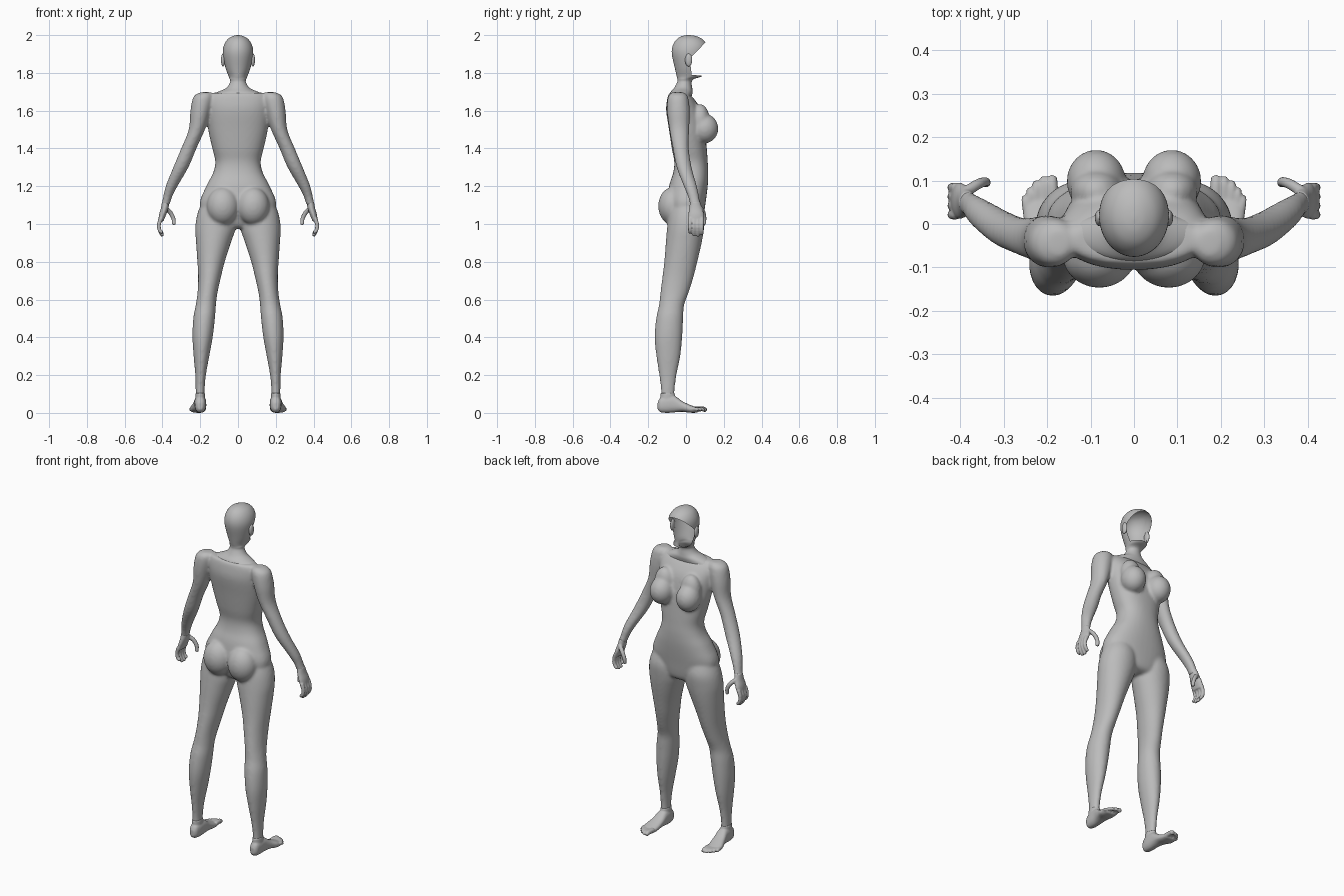
import bpy, bmesh, math
from mathutils import Vector, Matrix

if "Cube" in bpy.data.objects:
    bpy.data.objects.remove(bpy.data.objects["Cube"])

SKIN = bpy.data.materials.new("plain_grey")
SKIN.diffuse_color = (0.5, 0.5, 0.5, 1)
SKIN.use_nodes = True
SKIN.node_tree.nodes["Principled BSDF"].inputs["Base Color"].default_value = SKIN.diffuse_color


def spline(rows, steps):
    """Catmull-Rom through rows of numbers."""
    out = []
    for i in range(len(rows) - 1):
        a, b = rows[max(i - 1, 0)], rows[i]
        c, d = rows[i + 1], rows[min(i + 2, len(rows) - 1)]
        for s in range(steps):
            t = s / steps
            out.append([0.5 * (2 * q + (r - p) * t + (2 * p - 5 * q + 4 * r - w) * t * t
                               + (3 * q - p - 3 * r + w) * t ** 3)
                        for p, q, r, w in zip(a, b, c, d)])
    return out + [list(rows[-1])]


def skin_rings(bm, rings, caps=(True, True)):
    vs = [[bm.verts.new(p) for p in r] for r in rings]
    n = len(vs[0])
    for a, b in zip(vs, vs[1:]):
        for i in range(n):
            j = (i + 1) % n
            bm.faces.new((a[i], a[j], b[j], b[i]))
    if caps[0]:
        bm.faces.new(vs[0][::-1])
    if caps[1]:
        bm.faces.new(vs[-1])


def loft(bm, rows, side=1, axis="z", power=2.0, steps=4, n=40, caps=(True, True)):
    """Rows are (position, u min, u max, v min, v max) of each oval section."""
    rings = []
    for t, u0, u1, v0, v1 in spline(rows, steps):
        ring = []
        for k in range(n):
            a = 2 * math.pi * k / n
            c, s = math.cos(a), math.sin(a)
            u = (u0 + u1) / 2 + (u1 - u0) / 2 * math.copysign(abs(c) ** (2 / power), c)
            v = (v0 + v1) / 2 + (v1 - v0) / 2 * math.copysign(abs(s) ** (2 / power), s)
            ring.append((u * side, v, t) if axis == "z" else (u * side, t, v))
        rings.append(ring)
    skin_rings(bm, rings, caps)


def ball(bm, c, r, side=1):
    m = Matrix.Translation((c[0] * side, c[1], c[2])) @ Matrix.Diagonal((*r, 1))
    bmesh.ops.create_uvsphere(bm, u_segments=32, v_segments=20, radius=1, matrix=m)


def digit(bm, pts, radius, side=1):
    """Round-ended tube along a short path."""
    path = [Vector((x * side, y, z)) for x, y, z in spline(pts, 5)]
    last, rings = len(path) - 1, []
    for i, p in enumerate(path):
        d = (path[min(i + 1, last)] - path[max(i - 1, 0)]).normalized()
        q = d.to_track_quat("Z", "Y")
        r = radius * (1 - 0.2 * i / last) * (0.6 if i == last else 1)
        rings.append([p + q @ Vector((r * math.cos(k * math.pi / 6), r * math.sin(k * math.pi / 6), 0))
                      for k in range(12)])
    skin_rings(bm, rings)


def finish(bm, name, voxel=None, smooth=0):
    bmesh.ops.recalc_face_normals(bm, faces=bm.faces)
    me = bpy.data.meshes.new(name)
    bm.to_mesh(me)
    bm.free()
    me.materials.append(SKIN)
    for p in me.polygons:
        p.use_smooth = True
    ob = bpy.data.objects.new(name, me)
    bpy.context.collection.objects.link(ob)
    if voxel:
        m = ob.modifiers.new("fuse", "REMESH")
        m.mode, m.voxel_size, m.use_smooth_shade = "VOXEL", voxel, True
        s = ob.modifiers.new("soften", "SMOOTH")
        s.factor, s.iterations = 0.5, smooth
    return ob


# Body: torso, chest, seat, legs and arms fused into one surface
bm = bmesh.new()
torso = [(0.975, .07, -.04, .05), (1.0, .14, -.07, .085), (1.1, .202, -.10, .102), (1.2, .168, -.09, .115),
         (1.27, .132, -.068, .118), (1.33, .12, -.062, .115), (1.4, .136, -.075, .11), (1.5, .158, -.09, .10),
         (1.6, .168, -.105, .08), (1.66, .165, -.10, .045), (1.695, .14, -.09, .01)]
loft(bm, [(z, -x, x, b, f) for z, x, b, f in torso], power=2.3)
leg = [(0.075, .176, .224, -.134, -.06), (.12, .177, .224, -.133, -.06), (.2, .17, .226, -.142, -.05),
       (.3, .152, .235, -.157, -.03), (.4, .134, .241, -.166, -.02), (.5, .122, .237, -.158, -.015),
       (.57, .117, .224, -.143, -.01), (.64, .108, .214, -.135, .015), (.72, .09, .211, -.125, .04),
       (.8, .07, .215, -.115, .06), (.9, .038, .222, -.107, .083), (.98, .012, .226, -.1, .096),
       (1.05, .015, .216, -.09, .1), (1.12, .03, .19, -.07, .08)]
arm = [(1.698, .15, .195, -.07, -.015), (1.675, .13, .235, -.095, .01), (1.6, .145, .252, -.1, .02),
       (1.5, .175, .261, -.088, .017), (1.4, .22, .301, -.07, .015), (1.3, .262, .343, -.05, .03),
       (1.2, .32, .383, -.012, .058), (1.14, .35, .397, .012, .07), (1.1, .362, .406, .02, .078)]
for s in (1, -1):
    loft(bm, leg, s)
    loft(bm, arm, s)
    ball(bm, (.087, .098, 1.505), (.068, .073, .078), s)
    ball(bm, (.087, .075, 1.55), (.06, .05, .085), s)
    ball(bm, (.08, -.07, 1.095), (.085, .077, .1), s)
finish(bm, "body", 0.008, 8)

# Hands and feet, one pair each
for s, label in ((1, "right"), (-1, "left")):
    bm = bmesh.new()
    loft(bm, [(1.12, .363, .402, .022, .074), (1.085, .368, .408, .017, .085), (1.05, .38, .418, .012, .095),
              (1.015, .395, .422, .012, .094)], s, n=24)
    for y, tip in ((.021, .955), (.042, .937), (.063, .935), (.084, .945)):
        digit(bm, [(.408, y, 1.03), (.419, y, .995), (.414, y, .965), (.398, y, tip)], .0115, s)
    digit(bm, [(.385, .075, 1.085), (.358, .092, 1.06), (.341, .097, 1.025), (.34, .093, .995)], .013, s)
    finish(bm, label + "_hand", 0.0045, 2)

    bm = bmesh.new()
    loft(bm, [(-.15, .188, .212, .018, .055), (-.135, .175, .225, .004, .08), (-.1, .169, .23, 0, .093),
              (-.06, .168, .233, .003, .09), (-.02, .168, .243, .006, .062), (.02, .17, .255, .001, .043),
              (.055, .174, .25, .001, .03), (.065, .18, .24, .005, .024)], s, axis="y", power=2.4, n=32)
    loft(bm, [(.04, .172, .228, -.138, -.05), (.08, .174, .226, -.136, -.056),
              (.105, .175, .225, -.135, -.06)], s)
    for x0, x1, y0, y1, r in ((.186, .188, .05, .108, .0145), (.206, .208, .05, .107, .0105),
                              (.222, .225, .045, .096, .0105), (.235, .239, .035, .08, .01),
                              (.245, .25, .02, .062, .01)):
        digit(bm, [(x0, y0, .02), (x1, (y0 + y1) / 2 + .012, .021), (x1, y1, .011)], r, s)
    finish(bm, label + "_foot", 0.0045, 2)

# Head and neck shell with an open face
bm = bmesh.new()
head = [(1.675, .16, -.09, .03), (1.698, .11, -.082, .035), (1.72, .062, -.063, .033), (1.75, .042, -.047, .03),
        (1.768, .044, -.046, .042), (1.785, .051, -.05, .088), (1.83, .067, -.06, .1), (1.9, .08, -.075, .112),
        (1.945, .075, -.07, .112), (1.978, .055, -.049, .088), (1.995, .027, -.02, .052), (2.0, .003, .01, .02)]
loft(bm, [(z, -x, x, b, f) for z, x, b, f in head], n=48, caps=(False, True))
cuts = [(Vector((0, .02, 1.875)), Vector((0, .72, -.69))),
        (Vector((0, .02, 1.875)), Vector((0, 1, .12))),
        (Vector((0, .03, 1.79)), Vector((0, .1, 1)))]
for co, no in cuts:
    bmesh.ops.bisect_plane(bm, geom=bm.verts[:] + bm.edges[:] + bm.faces[:], plane_co=co, plane_no=no)
face = [f for f in bm.faces if all((f.calc_center_median() - co).dot(no) > 0 for co, no in cuts)]
bmesh.ops.delete(bm, geom=face, context="FACES")
finish(bm, "head_and_neck")

# Ears
for s, label in ((1, "right"), (-1, "left")):
    bm = bmesh.new()
    ball(bm, (.079, .014, 1.868), (.011, .019, .034), s)
    finish(bm, label + "_ear")
